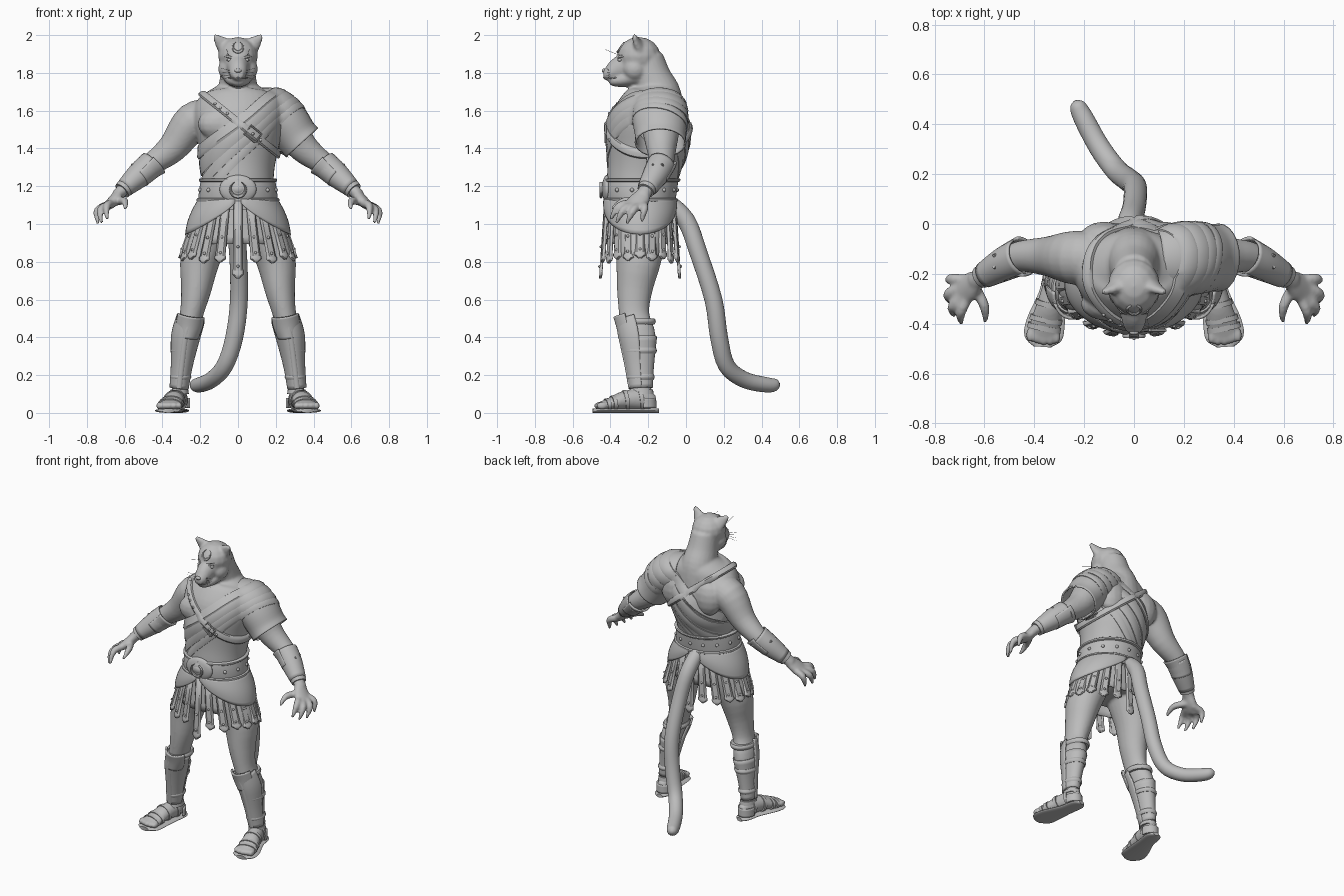
import bpy, bmesh, math
from math import sin, cos, pi
from mathutils import Vector as V
from mathutils.bvhtree import BVHTree

if "Cube" in bpy.data.objects:
    bpy.data.objects.remove(bpy.data.objects["Cube"])

GREY = (0.5, 0.5, 0.5, 1)
mat = bpy.data.materials.new("stone grey")
mat.use_nodes = True
mat.diffuse_color = GREY
mat.node_tree.nodes["Principled BSDF"].inputs["Base Color"].default_value = GREY
X, Y, Z = V((1, 0, 0)), V((0, 1, 0)), V((0, 0, 1))


def finish(bm, name, solid=0, angle=40):
    bmesh.ops.recalc_face_normals(bm, faces=bm.faces)
    me = bpy.data.meshes.new(name)
    bm.to_mesh(me)
    bm.free()
    ob = bpy.data.objects.new(name, me)
    bpy.context.collection.objects.link(ob)
    me.materials.append(mat)
    if solid:
        m = ob.modifiers.new("thick", 'SOLIDIFY')
        m.thickness, m.offset = solid, 0
    select([ob])
    bpy.ops.object.shade_smooth_by_angle(angle=math.radians(angle))
    return ob


def select(obs):
    bpy.ops.object.select_all(action='DESELECT')
    for o in obs:
        o.select_set(True)
    bpy.context.view_layer.objects.active = obs[0]


def join(name, obs):
    select(obs)
    bpy.ops.object.join()
    obs[0].name = name
    return obs[0]


def skin(rows, name, wrap=True, loop=False, caps=False, solid=0):
    """Mesh a list of point rows."""
    bm = bmesh.new()
    vs = [[bm.verts.new(p) for p in r] for r in rows]
    n, m = len(vs), len(vs[0])
    for i in range(n if loop else n - 1):
        for j in range(m if wrap else m - 1):
            a, b, k = vs[i], vs[(i + 1) % n], (j + 1) % m
            bm.faces.new((a[j], a[k], b[k], b[j]))
    if caps:
        bm.faces.new(vs[0])
        bm.faces.new(vs[-1])
    return finish(bm, name, solid)


def smooth(r, k=4):
    """Catmull-Rom through ring tuples."""
    out = []
    for i in range(len(r) - 1):
        p, q, s, t = r[max(i - 1, 0)], r[i], r[i + 1], r[min(i + 2, len(r) - 1)]
        for j in range(k):
            u = j / k
            out.append([b + .5 * u * (c - a + u * (2*a - 5*b + 4*c - d + u * (3*(b - c) + d - a)))
                        for a, b, c, d in zip(p, q, s, t)])
    return out + [list(r[-1])]


def loft(name, rings, s=1, ref=Y, n=24, grow=0, arc=None, caps=True, solid=0, k=4):
    """Elliptic tube through (x, y, z, a, b) rings; s mirrors in x."""
    rs = smooth([(x * s, y, z, a, b) for x, y, z, a, b in rings], k)
    c = [V(r[:3]) for r in rs]
    lo, hi = arc or (0, 2 * pi)
    rows = []
    for i, r in enumerate(rs):
        t = (c[min(i + 1, len(c) - 1)] - c[max(i - 1, 0)]).normalized()
        v = (ref - t * ref.dot(t)).normalized()
        u = v.cross(t)
        rows.append([c[i] + u * cos(f) * (r[3] + grow) + v * sin(f) * (r[4] + grow)
                     for f in [lo + (hi - lo) * j / n for j in range(n + bool(arc))]])
    return skin(rows, name, not arc, False, caps and not arc, solid)


def ball(name, pos, size, seg=16):
    bm = bmesh.new()
    bmesh.ops.create_uvsphere(bm, u_segments=seg, v_segments=max(6, seg // 2), radius=1)
    for v in bm.verts:
        v.co = V(pos) + V([a * b for a, b in zip(v.co, size)])
    return finish(bm, name, angle=60)


def tree(ob):
    return BVHTree.FromObject(ob, bpy.context.evaluated_depsgraph_get())


def hit(trees, o, d):
    hs = [t.ray_cast(o + d * .6, -d)[0] for t in trees]
    return max((h for h in hs if h), key=lambda h: (h - o).dot(d), default=o + d * .1)


def band(name, trees, o, nrm, w, t, n=72, ripple=0):
    """Strap wrapped around the given surfaces in a tilted plane."""
    o, nrm = V(o), V(nrm).normalized()
    e1 = nrm.cross(Y).normalized()
    e2 = nrm.cross(e1)
    rows = []
    for i in range(n):
        f = 2 * pi * i / n
        d = e1 * cos(f) + e2 * sin(f)
        rows.append([hit(trees, o + nrm * q * w, d) + nrm * ripple * sin(3 * f) + d * h * t
                     for q, h in ((-1, -1), (-1, .6), (-.5, 1), (.5, 1), (1, .6), (1, -1))])
    return skin(rows, name, loop=True)


# --- Ring profiles
TORSO = [(0, -.24, .93, .17, .13), (0, -.24, 1.08, .2, .165), (0, -.24, 1.2, .178, .168),
         (0, -.225, 1.3, .182, .18), (0, -.205, 1.42, .207, .203), (0, -.195, 1.54, .237, .203),
         (0, -.175, 1.62, .232, .175), (0, -.15, 1.68, .185, .135), (0, -.14, 1.73, .11, .1)]
ARM = [(.14, -.14, 1.56, .1, .1), (.24, -.135, 1.54, .102, .108), (.345, -.13, 1.405, .08, .08),
       (.455, -.13, 1.318, .06, .062), (.52, -.16, 1.262, .055, .056), (.6, -.205, 1.19, .036, .04),
       (.64, -.23, 1.15, .032, .04)]
LEG = [(.13, -.24, 1.0, .11, .15), (.198, -.25, .82, .106, .122), (.222, -.272, .65, .08, .094),
       (.247, -.274, .52, .062, .08), (.278, -.25, .4, .064, .09), (.298, -.242, .25, .045, .066),
       (.312, -.235, .13, .038, .052), (.31, -.23, .05, .042, .055)]
FOOT = [(.305, -.17, .055, .03, .035), (.312, -.22, .07, .045, .055), (.335, -.32, .068, .053, .05),
        (.355, -.4, .048, .062, .033), (.365, -.45, .038, .06, .022)]

# --- Body: overlapping masses fused into one skin
torso = loft("torso", TORSO, n=40)
torso_tree = tree(torso)
parts = [torso,
         loft("neck", [(0, -.13, 1.56, .15, .12), (0, -.145, 1.68, .115, .12), (0, -.18, 1.78, .095, .1),
                       (0, -.21, 1.88, .085, .09)]),
         ball("skull", (0, -.25, 1.89), (.106, .115, .1)),
         ball("brow", (0, -.298, 1.885), (.076, .066, .058)),
         ball("pectoral", (-.1, -.32, 1.53), (.115, .07, .085)),
         loft("muzzle", [(0, -.27, 1.845, .085, .085), (0, -.345, 1.825, .058, .068),
                         (0, -.405, 1.797, .044, .044), (0, -.437, 1.793, .026, .026)], ref=Z),
         loft("jaw", [(0, -.25, 1.79, .085, .06), (0, -.33, 1.765, .066, .042),
                      (0, -.385, 1.755, .042, .026), (0, -.405, 1.755, .024, .015)], ref=Z)]
FINGERS = [((.64, -.25, 1.12), (.6, -.33, 1.12), (.597, -.395, 1.08)),
           ((.66, -.28, 1.11), (.695, -.355, 1.095), (.692, -.4, 1.022)),
           ((.67, -.27, 1.105), (.728, -.33, 1.075), (.722, -.37, 1.004)),
           ((.68, -.245, 1.1), (.745, -.28, 1.07), (.74, -.315, 1.0)),
           ((.67, -.225, 1.105), (.735, -.22, 1.08), (.742, -.235, 1.012))]
for s in (1, -1):
    parts += [loft("arm", ARM, s), loft("leg", LEG, s), loft("foot", FOOT, s, ref=Z),
              loft("palm", [(.62, -.215, 1.17, .028, .035), (.66, -.25, 1.122, .03, .056),
                            (.7, -.28, 1.09, .022, .055)], s),
              ball("shoulder_blade", (s * .12, -.06, 1.52), (.1, .07, .12)),
              ball("cheek", (s * .055, -.27, 1.82), (.05, .062, .06)),
              loft("ear", [(.05, -.235, 1.92, .055, .035), (.088, -.26, 1.96, .038, .022),
                           (.126, -.275, 1.998, .012, .01)], s, n=12)]
    for a, b, c in FINGERS:
        parts.append(loft("finger", [(*a, .022, .022), (*b, .021, .021), (*c, .009, .009)], s, ref=X, n=10))
    for j in range(5):
        parts.append(ball("toe", (s * (.31 + j * .027), -.463 + abs(j - 1.5) * .007, .038), (.0155, .03, .021)))
body = join("body", parts)
m = body.modifiers.new("fuse", 'REMESH')
m.mode, m.voxel_size, m.use_smooth_shade = 'VOXEL', .0085, True
m = body.modifiers.new("soften", 'SMOOTH')
m.factor, m.iterations = .5, 5

loft("tail", [(-.03, -.1, 1.12, .045, .045), (-.02, 0, 1.02, .048, .048), (0, .065, .85, .047, .047),
              (.005, .145, .6, .047, .047), (-.02, .175, .4, .047, .047), (-.07, .215, .25, .045, .045),
              (-.14, .31, .175, .043, .043), (-.205, .43, .148, .04, .04), (-.228, .478, .15, .03, .03),
              (-.235, .495, .152, .008, .008)], ref=X)

# --- Face details
face = [ball("nose", (0, -.434, 1.812), (.019, .012, .011))]
for s in (1, -1):
    face += [ball("eye", (s * .046, -.35, 1.868), (.014, .012, .008)),
             loft("brow_ridge", [(.022, -.364, 1.876, .004, .004), (.05, -.35, 1.886, .007, .005),
                                 (.076, -.32, 1.89, .004, .004)], s, n=8),
             loft("lip", [(0, -.438, 1.775, .003, .003), (.028, -.418, 1.77, .003, .003),
                          (.05, -.37, 1.775, .003, .003)], s, n=8)]
    for h in range(4):
        face.append(loft("whisker", [(.035, -.405, 1.78 + h * .01, .001, .001),
                                     (.09, -.42, 1.765 + h * .02, .001, .001)], s, n=4))
    face.append(loft("brow_whisker", [(.05, -.345, 1.89, .001, .001), (.06, -.43, 1.925, .001, .001)], s, n=4))


def crescent(pos, r, d, lean=0):
    """Open ring tapering at its tips, facing the front."""
    x, y, z = pos
    fs = [pi * (.65 + 1.7 * i / 12) for i in range(13)]
    return loft("crescent", [(x + r * cos(f), y + r * sin(f) * lean, z + r * sin(f),
                              d * (.2 + abs(sin(pi * i / 12))), d) for i, f in enumerate(fs)], n=8, k=2)


face.append(crescent((0, -.342, 1.938), .027, .007, .7))
join("face_details", face)

# --- Tunic open over the right shoulder, with sleeve and folds
tunic = loft("tunic", TORSO[1:], n=48, grow=.012)
bm = bmesh.new()
bm.from_mesh(tunic.data)
cut = V((-.61, 0, .79))
bmesh.ops.bisect_plane(bm, geom=bm.verts[:] + bm.edges[:] + bm.faces[:], plane_co=(.02, -.2, 1.55),
                       plane_no=cut, clear_outer=True)
bm.to_mesh(tunic.data)
bm.free()
sleeve = loft("sleeve", [(.1, -.145, 1.62, .1, .12), (.18, -.14, 1.6, .115, .138), (.25, -.138, 1.545, .117, .14),
                         (.305, -.135, 1.47, .11, .13), (.34, -.135, 1.43, .11, .132)], caps=False, solid=.01)
cloth = [torso_tree, tree(tunic), tree(sleeve)]
for i, (drop, w, t) in enumerate(((0, .03, .014), (.058, .034, .011), (.115, .026, .009), (.17, .02, .007))):
    band(f"cloth_fold_{i + 1}", cloth, V((.02, -.2, 1.555)) - cut * drop, cut + V((0, .05 * i, -.07 * i)),
         w, t, ripple=.004)

# --- Shoulder strap with buckle and studs
STRAP = V((.62, 0, .78))
so = V((0, -.2, 1.54))
band("shoulder_strap", cloth, so, STRAP, .02, .02)
down = STRAP.cross(Y)
studs = []
for q in (-.75, -.45, .35, .65, .95):
    d = (-Y + down * q).normalized()
    p = hit(cloth, so, d)
    studs.append(ball("stud", p + d * .02, (.008, .008, .008), 8))
p = hit(cloth, so, (-Y - down * .5).normalized()) + V((0, -.022, 0))
edge = [p + down * a * .036 + STRAP * b * .028 for a, b in ((-1, -1), (1, -1), (1, 1), (-1, 1), (-1, -1))]
loft("strap_buckle", [(*e, .006, .006) for e in edge], n=8, k=1)

# --- Belt, oval buckle, crescent
waist = [torso_tree, tree(tunic)]
band("belt", waist, (0, -.24, 1.18), Z, .052, .012)
for z in (1.128, 1.232):
    band("belt_rim", waist, (0, -.24, z), Z, .01, .018)
for rad, dep in ((.098, .026), (.074, .032), (.048, .036)):
    ball("buckle_plate", (0, -.418, 1.185), (rad, dep, rad * .76), 28)
crescent((0, -.45, 1.185), .04, .008)
for i in range(14):
    d = V((cos(2 * pi * (i + .5) / 14), sin(2 * pi * (i + .5) / 14), 0))
    studs.append(ball("stud", hit(waist, V((0, -.24, 1.18)), d) + d * .013, (.011, .011, .011), 8))


# --- Skirt: liner, hanging straps and hip drapes
def skirt(f, t, grow=0):
    """Point on the flared skirt, t = 0 at the belt and 1 at z 0.7."""
    return V(((.195 + .145 * t + grow) * cos(f), -.243 + (.177 + .028 * t + grow) * sin(f), 1.13 - .43 * t))


skin([[skirt(2 * pi * j / 48, t / 6 * .55, -.018 - .006 * (j % 2)) for j in range(48)] for t in range(7)],
     "skirt_liner", solid=.008)
straps = []
N = 20
for i in range(N):
    f = 2 * pi * i / N - pi / 2
    end = .75 + .06 * abs(sin(f)) ** 3 + (.16 if i in (0, N // 2) else -.03 * (i % 2))
    side = (skirt(f + .01, .5) - skirt(f - .01, .5)).normalized()
    out = side.cross(Z)
    rows = []
    for t, w in ((0, .019), (.5, .022), (.9, .025), (.91, .029), (.95, .029), (1, .004)):
        c = skirt(f, t * end, .004 * (i % 2))
        rows.append([c + side * w * q + out * h for q, h in ((-1, 0), (-.6, .009), (.6, .009), (1, 0))])
    straps.append(skin(rows, f"skirt_strap_{i + 1}", wrap=False, solid=.009))
    for t in (.6, .85):
        studs.append(ball("stud", skirt(f, t * end) + out * .014, (.008, .008, .008), 8))
join("studs", studs)
for s, side in ((1, "left"), (-1, "right")):
    rows = []
    for i in range(25):
        f = (i / 12 - 1) * 1.5
        depth = .43 * max(cos(f), 0) ** .85
        rows.append([V((s * p.x, p.y, p.z)) for p in
                     [skirt(f, depth * t / 8, .012 + .016 * sin(pi * t / 9) * cos(f)) for t in range(9)]])
    skin(rows, side + "_hip_drape", wrap=False, solid=.01)

    # --- Bracers
    loft(side + "_bracer", ARM[3:6], s, grow=.009, caps=False, solid=.008)
    guard = [(.45, -.13, 1.333, .083, .076), (.485, -.142, 1.297, .069, .068), (.53, -.165, 1.252, .062, .062)]
    loft(side + "_elbow_guard", guard, s, arc=(-pi * .55, pi * .55) if s > 0 else (pi * .45, pi * 1.55),
         solid=.012)
    for x, y, z, r in ((.505, -.15, 1.277, .066), (.555, -.18, 1.23, .056), (.598, -.204, 1.192, .049)):
        loft(side + "_bracer_strap", [(x, y, z, r, r), (x + .016, y - .01, z - .016, r - .003, r - .003)], s)
    arcs = [(.548 + .025 * cos(f), -.15 + .028 * sin(f), 1.3 + .03 * cos(f), .006, .006)
            for f in [pi * (.3 + .14 * i) for i in range(11)]]
    loft(side + "_bracer_crescent", arcs, s, n=8, k=2)

    # --- Greaves: front shell, raised ridge, knee plate and bindings
    shin = [(.25, -.275, .5, .064, .084), *LEG[4:7]]
    loft(side + "_shin_wrap", LEG[4:7], s, grow=.004, caps=False, solid=.006)
    loft(side + "_greave", shin, s, grow=.008, arc=(pi, 2 * pi), solid=.01)
    loft(side + "_greave_ridge", [(x, y - b - .008, z, .016, .01) for x, y, z, a, b in shin], s, n=10)
    loft(side + "_knee_plate", [(.247, -.278, .525, .076, .102), (.256, -.268, .47, .074, .096),
                                (.268, -.257, .41, .06, .096)], s, arc=(pi * 1.15, pi * 1.85), solid=.012)
    for x, y, z, a, b in ((.255, -.262, .485, .071, .095), (.288, -.246, .33, .063, .085),
                          (.304, -.24, .19, .05, .067)):
        loft(side + "_greave_binding", [(x, y, z + .016, a, b), (x, y, z, a + .007, b + .007),
                                        (x, y, z - .016, a, b)], s)

    # --- Sandals
    loft(side + "_sole", [(.303, -.145, .012, .02, .012), (.308, -.18, .012, .05, .012), (.325, -.28, .012, .056, .012),
                          (.355, -.4, .012, .078, .012), (.365, -.46, .012, .074, .012),
                          (.368, -.493, .012, .035, .012)], s, ref=Z)
    for i in (5, 8, 11, 13):
        x, y, z, a, b = smooth(FOOT)[i]
        loft(side + "_sandal_strap", [(x, y + .01, z, a + .005, b + .005),
                                      (x + .004, y - .01, z - .003, a + .006, b + .004)], s, ref=Z)
    loft(side + "_heel_cup", [(.31, -.225, .025, .05, .064), (.31, -.225, .08, .05, .062)], s,
         arc=(0, pi), solid=.01)
    loft(side + "_ankle_strap", [(.31, -.235, .125, .046, .06), (.31, -.235, .1, .05, .064)], s)
